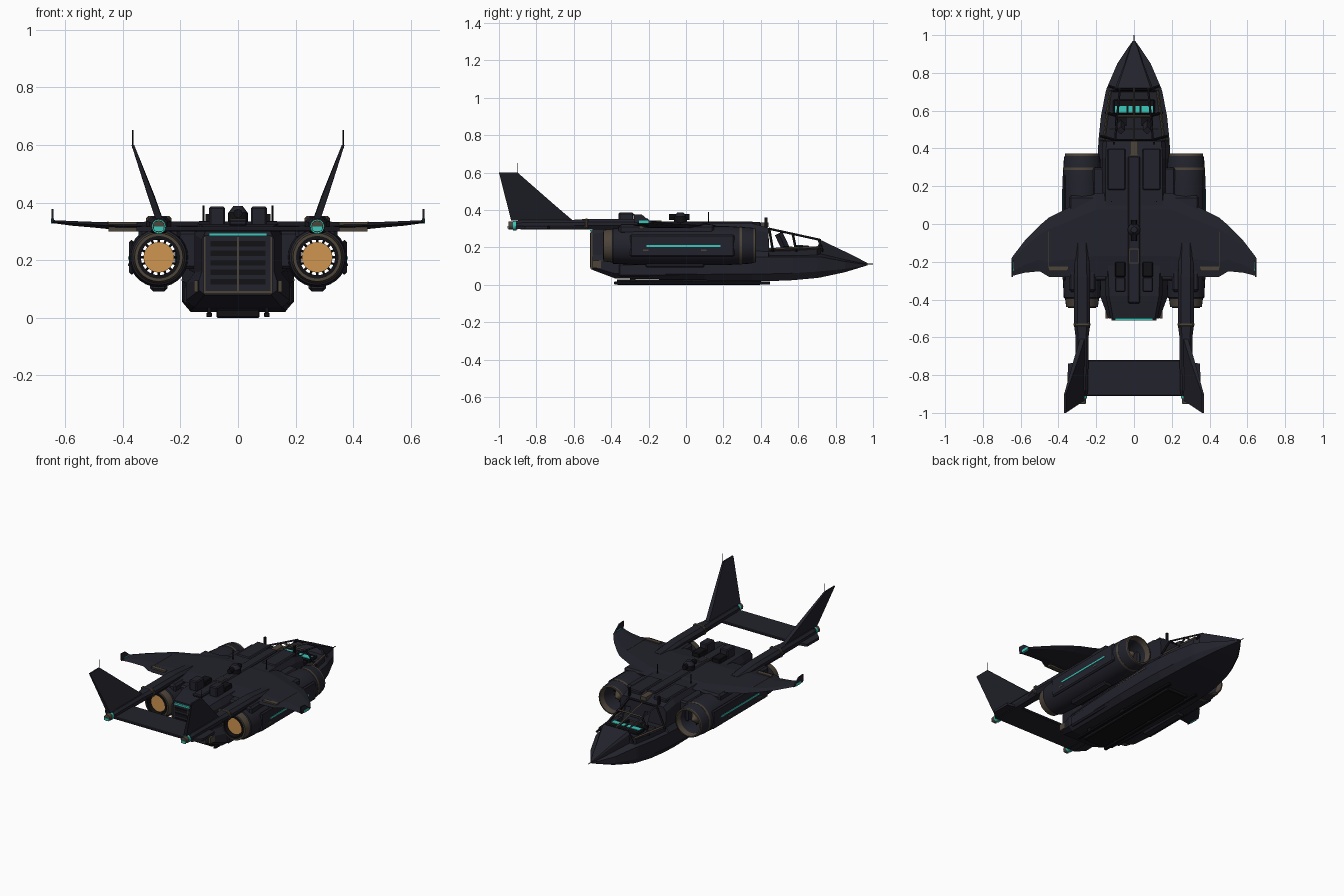
import bpy, bmesh
from math import pi, cos, sin
from mathutils import Vector, Matrix

cube = bpy.data.objects.get("Cube")
if cube:
    bpy.data.objects.remove(cube)


def material(name, rgb):
    m = bpy.data.materials.new(name)
    m.use_nodes = True
    m.diffuse_color = (*rgb, 1)
    m.node_tree.nodes["Principled BSDF"].inputs["Base Color"].default_value = (*rgb, 1)
    return m


NAVY = material("dark navy", (.016, .016, .025))
BLACK = material("black", (.006, .006, .008))
BROWN = material("bronze brown", (.075, .058, .042))
TEAL = material("teal glow", (.04, .58, .5))
ORANGE = material("engine orange", (.62, .3, .08))


def finish(name, bm, mat, smooth=False):
    bmesh.ops.recalc_face_normals(bm, faces=bm.faces)
    me = bpy.data.meshes.new(name)
    bm.to_mesh(me)
    bm.free()
    me.materials.append(mat)
    ob = bpy.data.objects.new(name, me)
    bpy.context.collection.objects.link(ob)
    if smooth:
        bpy.ops.object.select_all(action='DESELECT')
        ob.select_set(True)
        bpy.context.view_layer.objects.active = ob
        bpy.ops.object.shade_smooth_by_angle(angle=.6)
    return ob


def loft(name, rings, mat, closed=False, smooth=False):
    """Skin a list of equal point rings; closed joins last ring to first."""
    bm = bmesh.new()
    vs = [[bm.verts.new(p) for p in r] for r in rings]
    n = len(vs[0])
    for a, b in zip(vs, vs[1:] + ([vs[0]] if closed else [])):
        for i in range(n):
            j = (i + 1) % n
            bm.faces.new((a[i], a[j], b[j], b[i]))
    if not closed:
        bm.faces.new(vs[0])
        bm.faces.new(vs[-1])
    return finish(name, bm, mat, smooth)


def box(name, x, y, z, mat, bevel=0):
    """Box from (min, max) ranges."""
    bm = bmesh.new()
    bmesh.ops.create_cube(bm, size=1)
    for v in bm.verts:
        v.co = [(r[0] + r[1]) / 2 + c * (r[1] - r[0]) for c, r in zip(v.co, (x, y, z))]
    if bevel:
        bmesh.ops.bevel(bm, geom=bm.edges[:], offset=bevel, segments=1, affect='EDGES')
    return finish(name, bm, mat)


def pair(name, x, y, z, mat, bevel=0):
    box("left_" + name, x, y, z, mat, bevel)
    box("right_" + name, (-x[1], -x[0]), y, z, mat, bevel)


def beam(name, a, b, r, mat, sides=4, r2=None):
    a, b = Vector(a), Vector(b)
    bm = bmesh.new()
    rot = (b - a).to_track_quat('Z', 'Y').to_matrix().to_4x4()
    bmesh.ops.create_cone(bm, cap_ends=True, segments=sides, radius1=r,
                          radius2=r if r2 is None else r2, depth=(b - a).length,
                          matrix=Matrix.Translation((a + b) / 2) @ rot)
    return finish(name, bm, mat, sides > 8)


def lathe(name, x, z, profile, mat, sides=28):
    """Closed (radius, y) profile turned about a fore-aft axis."""
    rings = [[(x + r * cos(2 * pi * i / sides), y, z + r * sin(2 * pi * i / sides))
              for i in range(sides)] for r, y in profile]
    return loft(name, rings, mat, closed=True, smooth=True)


def both(half):
    return half + [(-x, y, z) for x, y, z in reversed(half)]


# Hull: y, side half width, upper half width, bottom, shoulder, top
def hull_ring(y, w, wt, zb, zm, zt):
    d = .18 * (zt - zm)
    return both([(w * .85, y, zb), (w, y, zb + .3 * (zm - zb)), (w, y, zm),
                 (wt, y, zm + d), (wt, y, zt - d), (wt * .88, y, zt)])


hull = [(-.5, .135, .125, .08, .13, .305), (-.38, .18, .15, .035, .12, .325),
        (.1, .195, .17, .025, .13, .33), (.35, .193, .17, .02, .15, .33),
        (.44, .188, .165, .02, .15, .305), (.445, .188, .165, .02, .15, .185),
        (.57, .175, .15, .025, .15, .19), (.7, .15, .13, .037, .15, .2),
        (.72, .144, .1, .04, .15, .24), (.85, .088, .05, .068, .125, .178),
        (.93, .035, .022, .092, .114, .138), (.97, .006, .005, .105, .11, .117)]
loft("hull", [hull_ring(*s) for s in hull], NAVY)
beam("nose_probe", (0, .96, .111), (0, 1, .111), .003, BLACK)

# Cockpit: frames, seats and console
for i, (y, w, h) in enumerate([(.445, .1, .3), (.57, .085, .275), (.71, .075, .24)]):
    beam(f"canopy_arch_{i}", (-w, y, h), (w, y, h), .006, BROWN if i == 1 else BLACK)
    for s in (-1, 1):
        beam(f"canopy_post_{i}_{s}", (s * w, y, h), (s * w * 1.75, y + .02, .18), .007, BLACK)
for s in (-1, 0, 1):
    beam(f"canopy_rail_{s}", (s * .1, .445, .3), (s * .075, .72, .24), .006, BROWN if s == 0 else NAVY)
for s in (-1, 1):
    beam(f"canopy_sill_{s}", (s * .16, .44, .19), (s * .125, .71, .2), .007, BROWN)
    beam(f"seat_back_{s}", (s * .07, .535, .19), (s * .07, .495, .275), .022, NAVY)
    box(f"seat_cushion_{s}", (s * .07 - .03, s * .07 + .03), (.52, .57), (.185, .205), BLACK)
box("console", (-.11, .11), (.58, .66), (.18, .21), BLACK, .006)
for x0, x1 in [(-.1, -.04), (-.03, -.008), (.008, .03), (.04, .1)]:
    box("console_screen", (x0, x1), (.59, .625), (.209, .213), TEAL)
box("cockpit_rear_bar", (-.13, .13), (.5, .506), (.188, .196), BROWN)


# Wing: x, leading edge, trailing edge, height, thickness
def wing_ring(x, le, te, z, t):
    c = le - te
    return [(x, le, z), (x, le - .2 * c, z + t / 2), (x, te + .25 * c, z + t / 2),
            (x, te, z), (x, te + .25 * c, z - t / 2), (x, le - .2 * c, z - t / 2)]


half = [(.2, .165, -.28, .318, .032), (.38, .07, -.28, .318, .03), (.45, .035, -.28, .32, .024),
        (.5, -.008, -.25, .323, .02), (.58, -.09, -.258, .328, .016), (.645, -.175, -.275, .334, .01)]
loft("wing", [wing_ring(-x, *r) for x, *r in reversed(half)] + [wing_ring(*s) for s in half], NAVY)
pair("aileron", (.35, .45), (-.25, -.225), (.3, .333), BROWN)
pair("wing_seam", (.449, .453), (-.24, -.04), (.31, .3345), BROWN)
pair("tip_light", (.638, .649), (-.25, -.2), (.328, .345), TEAL)

for s, side in ((1, "left"), (-1, "right")):
    cx, cz = s * .275, .21
    # Winglet
    loft(side + "_winglet", [[(s * x, -.18, .33), (s * x, -.275, .33), (s * x, -.28, .378),
                              (s * x, -.235, .375)] for x in (.64, .648)], NAVY)
    # Engine nacelle, open from end to end
    lathe(side + "_nacelle", cx, cz, [(.08, .35), (.088, .37), (.096, .35), (.104, .22), (.104, -.25),
                                      (.097, -.39), (.08, -.4), (.064, -.39), (.064, -.2), (.07, .28)], NAVY)
    lathe(side + "_intake_lip", cx, cz, [(.076, .34), (.083, .374), (.091, .372), (.092, .352)], BROWN)
    lathe(side + "_nozzle", cx, cz, [(.07, -.38), (.092, -.38), (.084, -.44), (.07, -.44)], BROWN)
    lathe(side + "_nozzle_liner", cx, cz, [(.062, -.38), (.074, -.38), (.074, -.445), (.062, -.445)], BLACK)
    lathe(side + "_nacelle_band", cx, cz, [(.1, .3), (.101, .3), (.102, .285), (.1, .285)], BROWN)
    beam(side + "_engine_core", (cx, -.4, cz), (cx, .26, cz), .05, BLACK, 24)
    beam(side + "_spinner", (cx, .26, cz), (cx, .33, cz), .05, BROWN, 24, .005)
    beam(side + "_exhaust_glow", (cx, -.425, cz), (cx, -.4, cz), .053, ORANGE, 24)
    for i in range(16):
        a = 2 * pi * i / 16
        d = Vector((cos(a), 0, sin(a)))
        for y in (-.41, .25):
            c = Vector((cx, y, cz))
            beam(f"{side}_vane_{i}", c + d * .048, c + d * .068, .004, BLACK)
    # Tail boom with brown collar and small thruster
    boom = [(-.1, .035, .3, .335), (-.28, .042, .295, .352), (-.54, .042, .295, .352),
            (-.6, .034, .297, .348), (-.88, .032, .297, .348), (-.91, .025, .3, .34)]
    loft(side + "_boom", [[(cx + u * w, y, a + v * (b - a)) for u, v in
                           [(-.6, 0), (.6, 0), (1, .4), (1, .7), (.6, 1), (-.6, 1), (-1, .7), (-1, .4)]]
                          for y, w, a, b in boom], NAVY)
    box(side + "_boom_collar", (cx - .044, cx + .044), (-.545, -.52), (.3, .354), BROWN, .008)
    beam(side + "_thruster", (cx, -.9, .317), (cx, -.95, .317), .021, BROWN, 12)
    lathe(side + "_thruster_ring", cx, .317, [(.018, -.905), (.025, -.905), (.025, -.925), (.018, -.925)], TEAL, 12)
    box(side + "_thruster_glow", (cx - .017, cx + .017), (-.954, -.948), (.301, .316), TEAL)
    # Canted tail fin and antenna
    fin = [(-.6, .272, .34), (-.72, .293, .4), (-.9, .365, .6), (-1, .365, .6), (-.935, .275, .345)]
    fin[1] = (-.7, .302, .425)
    loft(side + "_tail_fin", [[(s * (x + o * (1 if z < .5 else .4)), y, z) for y, x, z in fin]
                              for o in (-.012, .012)], NAVY)
    beam(side + "_fin_antenna", (s * .365, -.9, .59), (s * .365, -.9, .652), .002, BLACK)
    beam(side + "_wing_antenna", (s * .12, .12, .32), (s * .12, .12, .39), .003, BLACK)
    # Stabiliser outer tips
    loft(side + "_stabiliser_tip", [[(s * .3, -.73, z), (s * .35, -.74, z), (s * .352, -.86, z),
                                     (s * .3, -.91, z)] for z in (.3, .316)], NAVY)
box("stabiliser", (-.3, .3), (-.91, -.72), (.3, .316), NAVY, .004)

# Nacelle fittings
pair("nacelle_pylon", (.2, .345), (-.36, .15), (.27, .322), NAVY, .012)
pair("nacelle_root", (.14, .22), (-.3, .3), (.17, .3), NAVY, .01)
pair("nacelle_keel", (.245, .305), (-.22, .1), (.092, .13), NAVY, .01)
pair("nacelle_side_plate", (.36, .3785), (-.3, .26), (.15, .27), NAVY, .008)
pair("nacelle_light", (.374, .3815), (-.21, .185), (.203, .213), TEAL)
for y in (-.23, .08):
    pair("nacelle_vent", (.374, .381), (y, y + .03), (.18, .188), BROWN)

# Dorsal equipment
box("spine", (-.032, .032), (-.42, .36), (.32, .34), NAVY, .006)
box("spine_front_panel", (-.02, .02), (.35, .44), (.31, .333), BROWN)
box("spine_panel", (-.027, .027), (-.21, -.13), (.33, .343), BROWN)
box("spine_panel_lid", (-.021, .021), (-.204, -.136), (.335, .345), NAVY)
beam("turret_base", (0, -.03, .33), (0, -.03, .365), .035, BLACK, 16)
beam("turret_dome", (0, -.03, .365), (0, -.03, .388), .033, NAVY, 16, .016)
beam("turret_sensor", (0, -.09, .362), (0, .02, .362), .016, BLACK, 8)
pair("dorsal_box", (.045, .1), (-.36, -.28), (.32, .386), NAVY, .006)
pair("dorsal_vent", (.045, .1), (-.28, -.2), (.32, .355), BLACK, .004)
pair("roof_plate", (.045, .14), (.18, .4), (.31, .336), NAVY, .006)
pair("cockpit_sensor", (.1, .112), (.42, .435), (.3, .36), BLACK)

# Rear ramp with frame, ribs and light bar
box("ramp", (-.118, .118), (-.507, -.48), (.083, .285), NAVY)
pair("ramp_frame_side", (.112, .12), (-.51, -.49), (.085, .28), BROWN)
box("ramp_frame_bottom", (-.12, .12), (-.51, -.49), (.085, .093), BROWN)
box("ramp_centre_seam", (-.003, .003), (-.512, -.49), (.093, .28), BROWN)
for i in range(5):
    box(f"ramp_rib_{i}", (-.095, .095), (-.511, -.49), (.115 + i * .033, .135 + i * .033), BLACK)
box("ramp_light", (-.1, .1), (-.512, -.49), (.285, .294), TEAL)
pair("ramp_strut", (.138, .152), (-.5, -.38), (.09, .13), BROWN)

# Lower hull, skids and side seams
pair("sponson", (.165, .187), (-.36, .3), (.045, .115), NAVY, .008)
pair("skid", (.09, .11), (-.385, .45), (.002, .018), BLACK, .003)
for y in (-.3, 0, .35):
    pair("skid_leg", (.094, .106), (y, y + .03), (.01, .045), BLACK)
box("belly_plate", (-.075, .075), (-.37, .4), (0, .03), BLACK, .004)
pair("hull_seam", (.18, .1955), (.0, .34), (.128, .134), BROWN)
